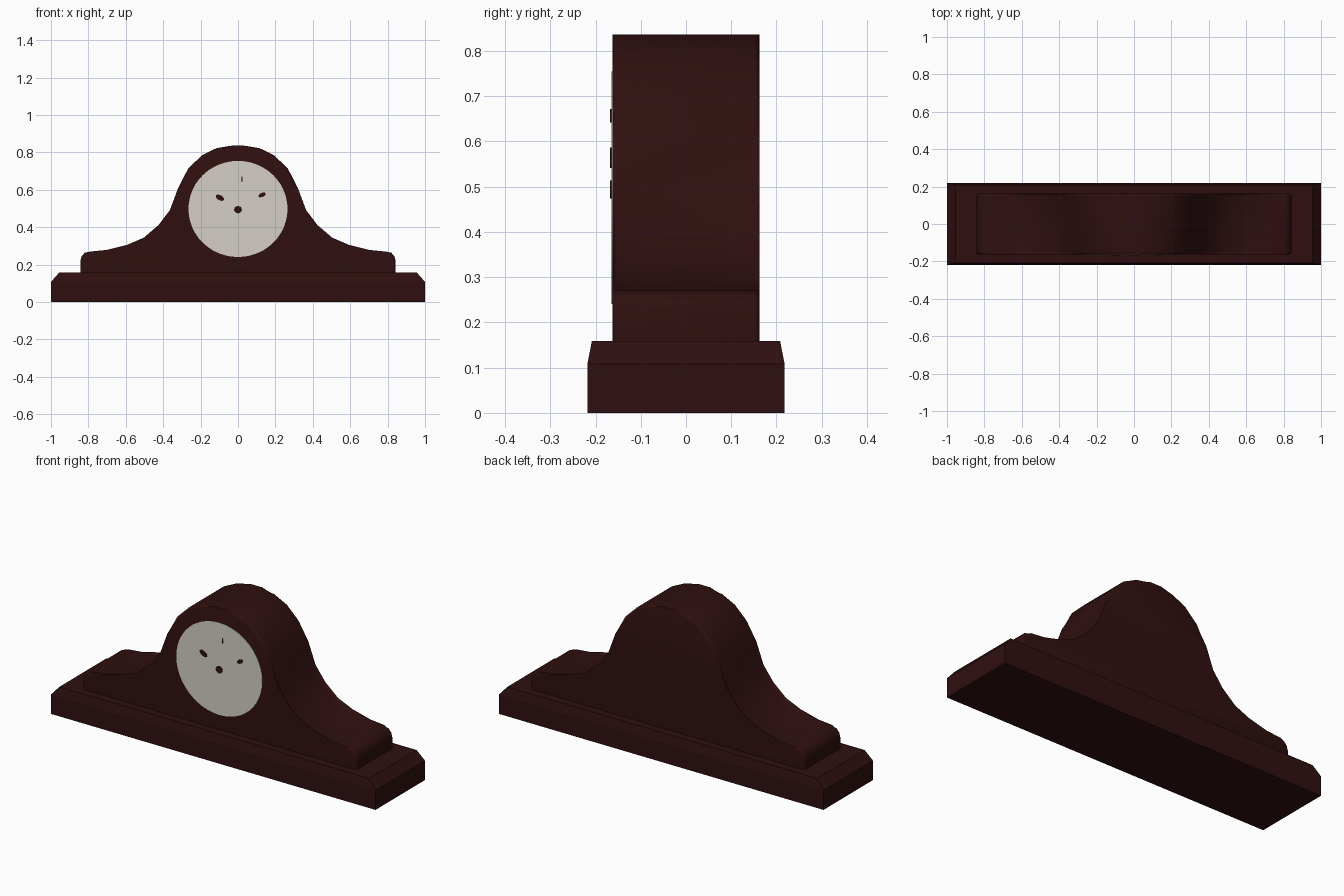
import bpy, bmesh, math

if "Cube" in bpy.data.objects:
    bpy.data.objects.remove(bpy.data.objects["Cube"])


def material(name, rgb):
    m = bpy.data.materials.new(name)
    m.diffuse_color = (*rgb, 1)
    m.use_nodes = True
    m.node_tree.nodes["Principled BSDF"].inputs["Base Color"].default_value = m.diffuse_color
    return m


wood = material("dark mahogany", (0.029, 0.0048, 0.0050))
ivory = material("ivory dial", (0.66, 0.63, 0.57))


def finish(bm, name, mat, smooth_angle=None):
    bmesh.ops.recalc_face_normals(bm, faces=bm.faces)
    me = bpy.data.meshes.new(name)
    bm.to_mesh(me)
    bm.free()
    me.materials.append(mat)
    ob = bpy.data.objects.new(name, me)
    bpy.context.collection.objects.link(ob)
    if smooth_angle:
        bpy.ops.object.select_all(action='DESELECT')
        ob.select_set(True)
        bpy.context.view_layer.objects.active = ob
        bpy.ops.object.shade_smooth_by_angle(angle=math.radians(smooth_angle))
    return ob


def extrude_outline(points, y0, y1):
    """Solid with an outline in the x-z plane, running from y0 to y1."""
    bm = bmesh.new()
    front = [bm.verts.new((x, y0, z)) for x, z in points]
    back = [bm.verts.new((x, y1, z)) for x, z in points]
    bm.faces.new(front)
    bm.faces.new(back[::-1])
    for i in range(len(points)):
        j = (i + 1) % len(points)
        bm.faces.new((front[i], back[i], back[j], front[j]))
    return bm


def oval(cx, cz, rx, rz, n, turn=0):
    c, s = math.cos(math.radians(turn)), math.sin(math.radians(turn))
    pts = []
    for i in range(n):
        a = 2 * math.pi * i / n
        u, w = rx * math.cos(a), rz * math.sin(a)
        pts.append((cx + u * c - w * s, cz + u * s + w * c))
    return pts


# Plinth: upright sides, then a sloped shoulder
bm = bmesh.new()
rings = []
for hx, hy, z in [(1, 0.218, 0), (1, 0.218, 0.108), (0.955, 0.208, 0.159)]:
    rings.append([bm.verts.new((sx * hx, sy * hy, z))
                  for sx, sy in [(-1, -1), (1, -1), (1, 1), (-1, 1)]])
for a, b in zip(rings, rings[1:]):
    for i in range(4):
        j = (i + 1) % 4
        bm.faces.new((a[i], a[j], b[j], b[i]))
bm.faces.new(rings[0][::-1])
bm.faces.new(rings[-1])
finish(bm, "plinth", wood)

# Humped case: half outline mirrored, front and back rims rounded
half = [(0.843, 0.15), (0.843, 0.22), (0.836, 0.245), (0.82, 0.264),
        (0.79, 0.27), (0.70, 0.279), (0.588, 0.294), (0.497, 0.333),
        (0.415, 0.403), (0.364, 0.492), (0.32, 0.61), (0.267, 0.713),
        (0.193, 0.785), (0.115, 0.823), (0.035, 0.836)]
outline = half + [(-x, z) for x, z in reversed(half)]
bm = extrude_outline(outline, -0.163, 0.163)
rims = [e for e in bm.edges
        if abs(e.verts[0].co.y - e.verts[1].co.y) < 1e-4
        and max(v.co.z for v in e.verts) > 0.16]
bmesh.ops.bevel(bm, geom=rims, offset=0.013, segments=3, profile=0.5,
                affect='EDGES', clamp_overlap=True)
finish(bm, "case", wood, 40)

# Dial set almost flush in the front
finish(extrude_outline(oval(0, 0.498, 0.265, 0.257, 48), -0.165, -0.158),
       "dial", ivory)

# Centre boss and hand tips, thin plates on the dial
for name, pts in [
    ("centre_boss", oval(0, 0.494, 0.021, 0.020, 12)),
    ("hour_hand_tip", oval(-0.097, 0.558, 0.025, 0.014, 10, -30)),
    ("minute_hand_tip", oval(0.129, 0.573, 0.021, 0.011, 10, 25)),
    ("second_hand_tip", oval(0.021, 0.657, 0.004, 0.017, 6)),
]:
    finish(extrude_outline(pts, -0.1675, -0.1645), name, wood)
